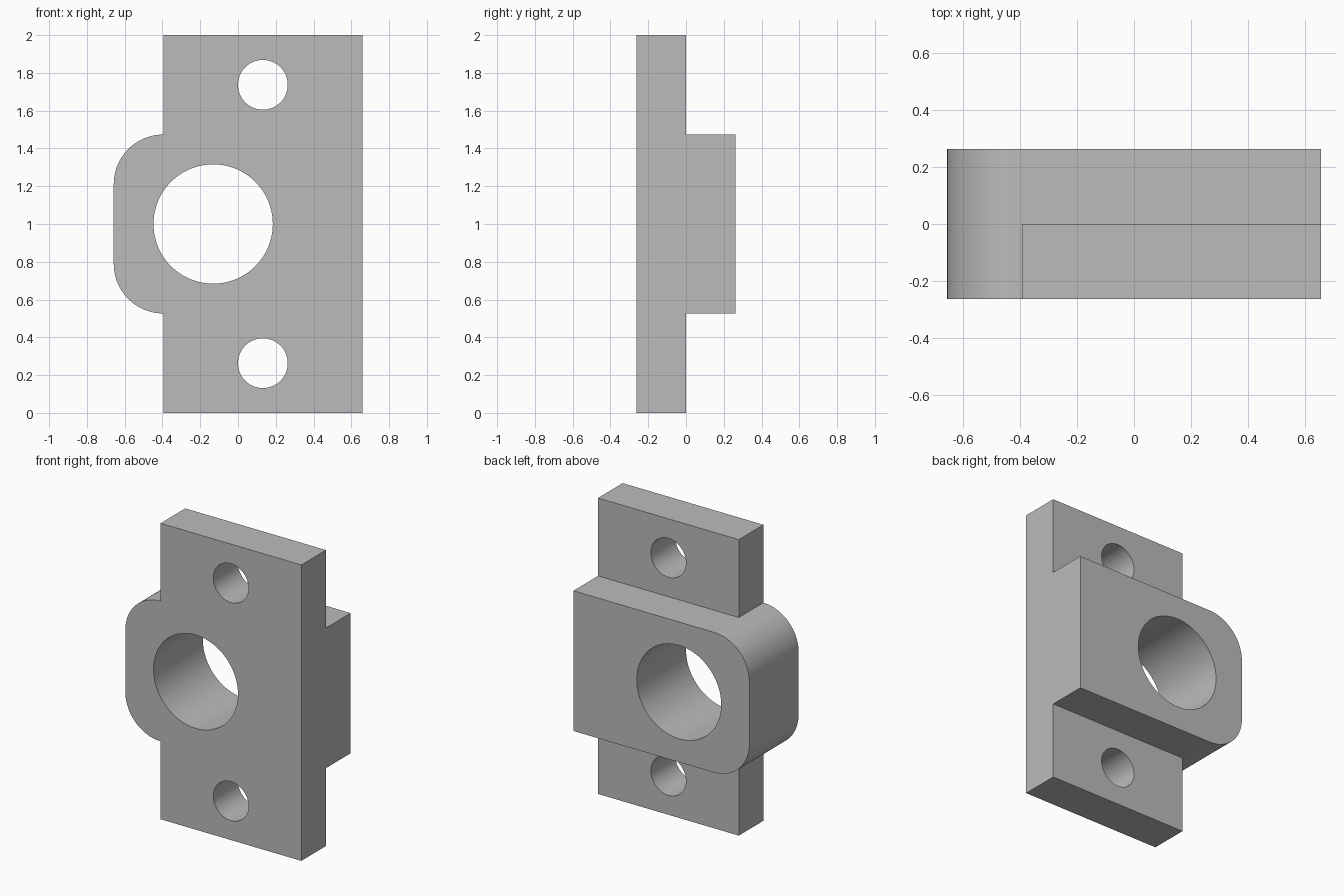
import bpy
import math

default = bpy.data.objects.get("Cube")
if default:
    bpy.data.objects.remove(default, do_unlink=True)

U = 2 / 38  # design unit: the plate is 38 units tall

grey = bpy.data.materials.new("plain grey")
grey.use_nodes = True
colour = (0.5, 0.5, 0.5, 1)
grey.diffuse_color = colour
grey.node_tree.nodes["Principled BSDF"].inputs["Base Color"].default_value = colour


def prism(name, outline, y0, y1):
    """Extrude an (x, z) outline, given in units, from y0 to y1."""
    n = len(outline)
    verts = [(x * U, y * U, z * U) for y in (y0, y1) for x, z in outline]
    faces = [list(range(n)), list(range(2 * n - 1, n - 1, -1))]
    faces += [(i, i + n, (i + 1) % n + n, (i + 1) % n) for i in range(n)]
    mesh = bpy.data.meshes.new(name)
    mesh.from_pydata(verts, [], faces)
    mesh.materials.append(grey)
    obj = bpy.data.objects.new(name, mesh)
    bpy.context.collection.objects.link(obj)
    return obj


def arc(cx, cz, r, start, end, steps):
    angles = [math.radians(start + (end - start) * i / steps) for i in range(steps + 1)]
    return [(cx + r * math.cos(a), cz + r * math.sin(a)) for a in angles]


def combine(target, other, operation):
    """Apply a boolean and discard the helper object."""
    mod = target.modifiers.new(operation.lower(), 'BOOLEAN')
    mod.operation = operation
    mod.solver = 'EXACT'
    mod.object = other
    bpy.context.view_layer.objects.active = target
    bpy.ops.object.modifier_apply(modifier=mod.name)
    bpy.data.objects.remove(other, do_unlink=True)


# Bearing block with two rounded corners, full depth
outline = [(12.5, 10), (12.5, 28)]
outline += arc(-7.5, 23, 5, 90, 180, 24) + arc(-7.5, 15, 5, 180, 270, 24)
bracket = prism("mounting_bracket", outline[::-1], -5, 5)

# Tall mounting plate on the front half
plate = prism("mounting_plate", [(-7.5, 0), (12.5, 0), (12.5, 38), (-7.5, 38)], -5, 0)
combine(bracket, plate, 'UNION')

# Central bore and two bolt holes
for x, z, radius in ((-2.5, 19, 6), (2.5, 5, 2.5), (2.5, 33, 2.5)):
    cutter = prism("hole_cutter", arc(x, z, radius, 0, 360, 96)[:-1], -8, 8)
    cutter.hide_render = True
    combine(bracket, cutter, 'DIFFERENCE')

# Smooth the curved walls, keep machined edges sharp
bpy.ops.object.select_all(action='DESELECT')
bracket.select_set(True)
bpy.context.view_layer.objects.active = bracket
bpy.ops.object.shade_smooth_by_angle(angle=math.radians(30))
